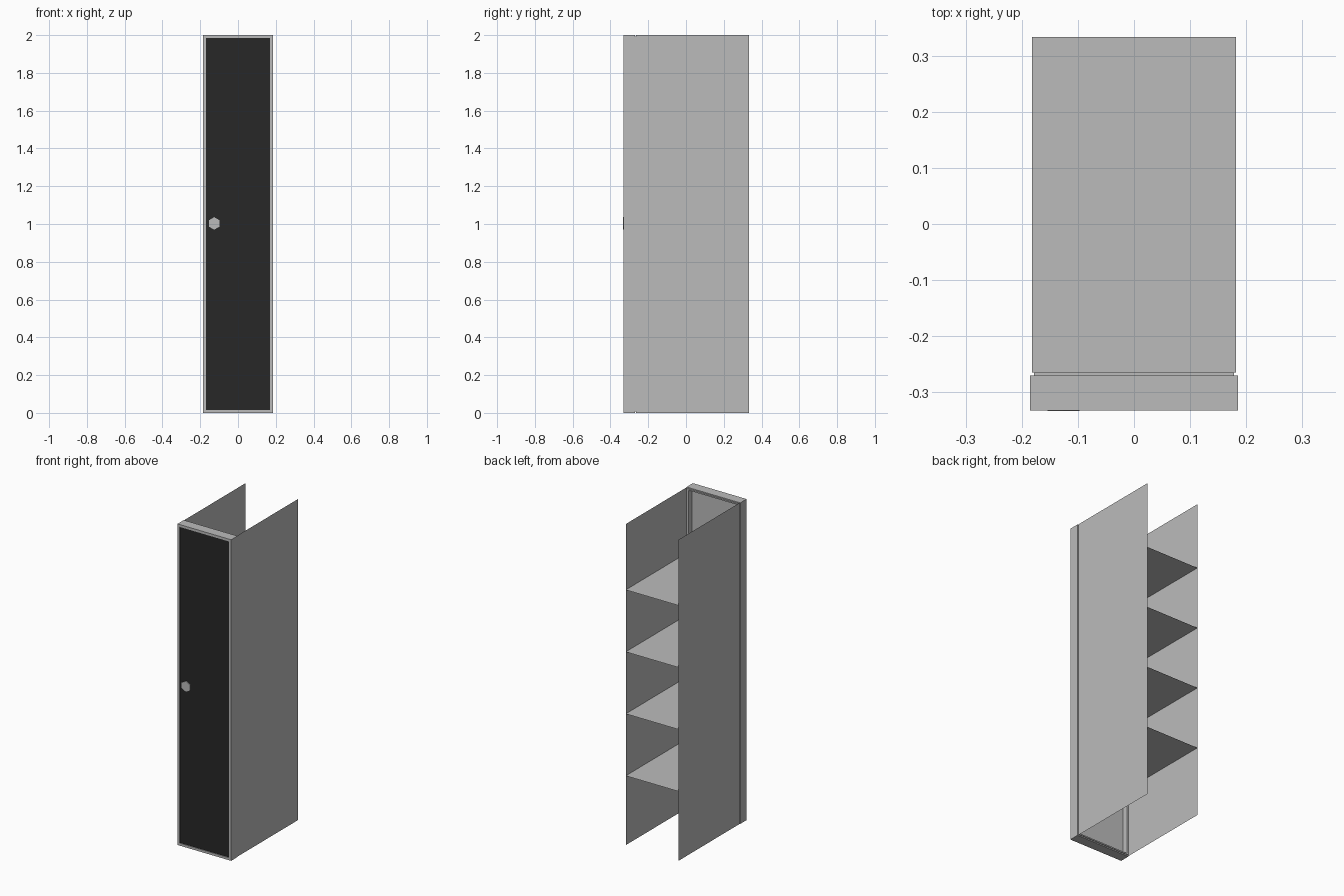
import bpy, bmesh, math
from mathutils import Matrix

if "Cube" in bpy.data.objects:
    bpy.data.objects.remove(bpy.data.objects["Cube"])


def material(name, value):
    m = bpy.data.materials.new(name)
    m.use_nodes = True
    colour = (value, value, value, 1)
    m.diffuse_color = colour
    m.node_tree.nodes["Principled BSDF"].inputs["Base Color"].default_value = colour
    return m


grey = material("light_grey_metal", 0.5)
black = material("black_door_front", 0.02)


def finish(name, bm, *mats):
    mesh = bpy.data.meshes.new(name)
    bm.to_mesh(mesh)
    bm.free()
    for m in mats:
        mesh.materials.append(m)
    obj = bpy.data.objects.new(name, mesh)
    bpy.context.collection.objects.link(obj)
    return obj


def sheet(name, corners):
    bm = bmesh.new()
    bm.faces.new([bm.verts.new(c) for c in corners])
    return finish(name, bm, grey)


def ring(name, half, bottom, top, rim, front, back):
    """Rectangular frame, swept between two depths."""
    bm = bmesh.new()
    loops = []
    for y, inset in ((front, 0), (back, 0), (back, rim), (front, rim)):
        x, lo, hi = half - inset, bottom + inset, top - inset
        loops.append([bm.verts.new((px, y, pz)) for px, pz in
                      ((-x, lo), (x, lo), (x, hi), (-x, hi))])
    for i in range(4):
        a, b = loops[i], loops[(i + 1) % 4]
        for j in range(4):
            k = (j + 1) % 4
            bm.faces.new((a[j], a[k], b[k], b[j]))
    bmesh.ops.recalc_face_normals(bm, faces=bm.faces)
    return finish(name, bm, grey)


HALF, SIDE, BACK, HEIGHT = 0.185, 0.182, 0.333, 2.0
FRONT, FRAME_BACK, PANEL_FRONT = -0.332, -0.27, -0.265
RIM = 0.015

# Door frame with a narrow lip that joins the side sheets
ring("door_frame", HALF, 0, HEIGHT, RIM, FRONT, FRAME_BACK)
ring("frame_lip", 0.178, 0.007, HEIGHT - 0.007, 0.008, FRAME_BACK, PANEL_FRONT)

# Recessed door, black on the front only
bm = bmesh.new()
bmesh.ops.create_cube(bm, size=1)
bmesh.ops.scale(bm, vec=(2 * (HALF - RIM), 0.027, HEIGHT - 2 * RIM), verts=bm.verts)
bmesh.ops.translate(bm, vec=(0, -0.3135, HEIGHT / 2), verts=bm.verts)
for f in bm.faces:
    f.material_index = int(f.normal.y < -0.5)
finish("door", bm, grey, black)

# Flat hexagonal door knob
bm = bmesh.new()
bmesh.ops.create_cone(bm, cap_ends=True, segments=6, radius1=0.033,
                      radius2=0.033, depth=0.008)
bmesh.ops.transform(bm, matrix=Matrix.Translation((-0.126, -0.329, 1.003))
                    @ Matrix.Rotation(math.pi / 2, 4, "X"), verts=bm.verts)
finish("door_knob", bm, grey)

# Side sheets
for name, s in (("left_side", 1), ("right_side", -1)):
    x = s * SIDE
    edge = [(x, PANEL_FRONT, 0), (x, BACK, 0),
            (x, BACK, HEIGHT), (x, PANEL_FRONT, HEIGHT)]
    sheet(name, edge if s > 0 else edge[::-1])

# Four shelves
for i in range(4):
    z = 0.432 + i * 0.386
    sheet(f"shelf_{i + 1}", [(-SIDE, PANEL_FRONT, z), (SIDE, PANEL_FRONT, z),
                             (SIDE, BACK, z), (-SIDE, BACK, z)])
